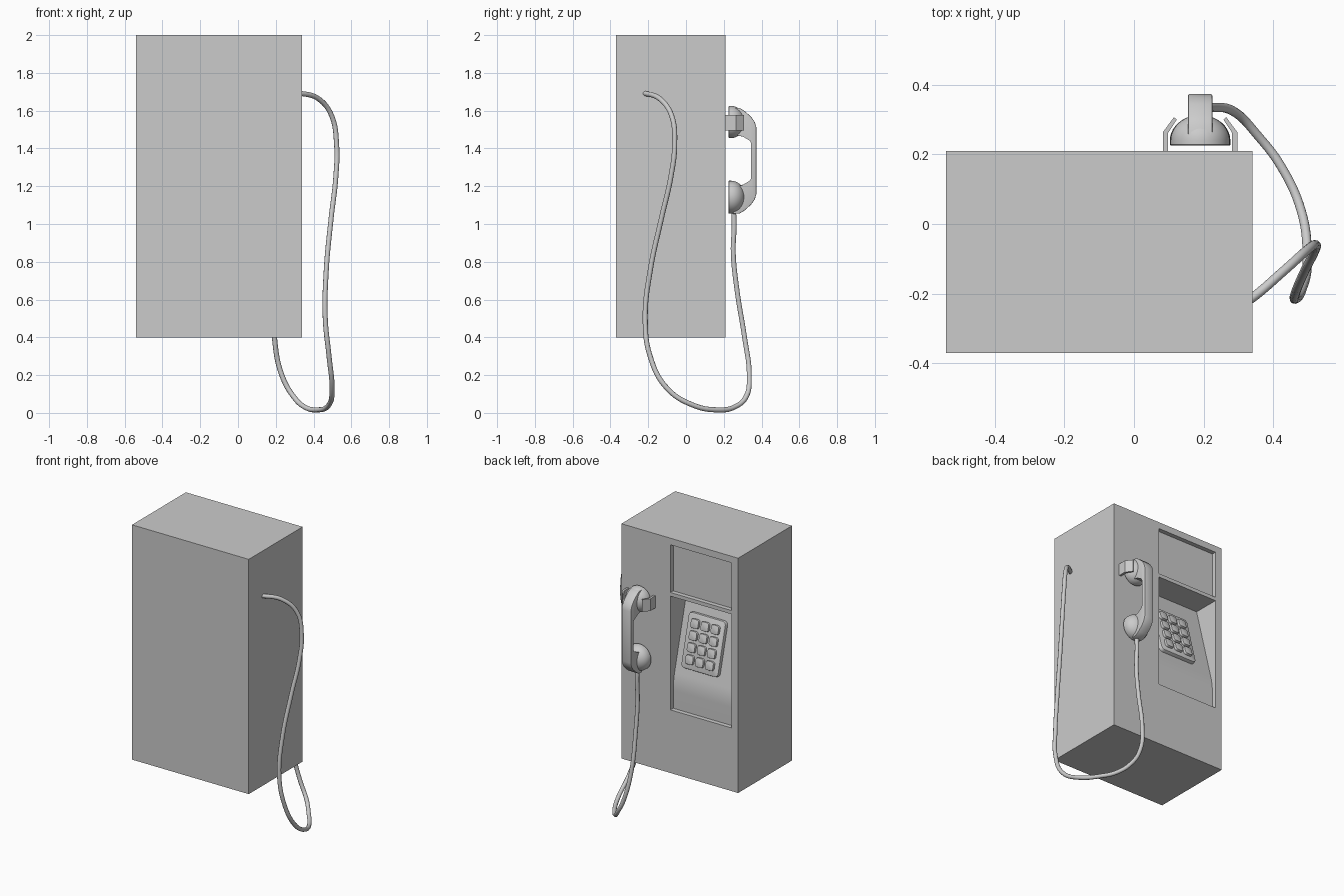
import bpy, bmesh, math
from mathutils import Matrix, Vector

if "Cube" in bpy.data.objects:
    bpy.data.objects.remove(bpy.data.objects["Cube"])


def finish(name, bm, smooth=True, angle=35):
    bmesh.ops.recalc_face_normals(bm, faces=bm.faces)
    me = bpy.data.meshes.new(name)
    bm.to_mesh(me)
    bm.free()
    ob = bpy.data.objects.new(name, me)
    bpy.context.collection.objects.link(ob)
    if smooth:
        smooth_by_angle(ob, angle)
    return ob


def activate(ob):
    bpy.ops.object.select_all(action='DESELECT')
    ob.select_set(True)
    bpy.context.view_layer.objects.active = ob


def smooth_by_angle(ob, angle=35):
    activate(ob)
    bpy.ops.object.shade_smooth_by_angle(angle=math.radians(angle))


def prism(name, pts, to3d, lo, hi, bevel=0.0, smooth=True):
    """Extrude a 2D outline between lo and hi."""
    bm = bmesh.new()
    rings = [[bm.verts.new(to3d(p, h)) for p in pts] for h in (lo, hi)]
    caps = [bm.faces.new(r) for r in rings]
    n = len(pts)
    for i in range(n):
        j = (i + 1) % n
        bm.faces.new((rings[0][i], rings[0][j], rings[1][j], rings[1][i]))
    if bevel:
        rim = list({e for f in caps for e in f.edges})
        bmesh.ops.bevel(bm, geom=rim, offset=bevel, segments=2, profile=0.5, affect='EDGES')
    return finish(name, bm, smooth)


def along_x(p, h):
    return (h, p[0], p[1])


def along_z(p, h):
    return (p[0], p[1], h)


def rounded_slab(name, size, corner, edge, matrix):
    """Slab standing on its local z = 0 with rounded corners and a soft top rim."""
    bm = bmesh.new()
    bmesh.ops.create_cube(bm, size=1)
    bmesh.ops.translate(bm, verts=bm.verts, vec=(0, 0, 0.5))
    bmesh.ops.scale(bm, verts=bm.verts, vec=size)
    uprights = [e for e in bm.edges if abs(e.verts[0].co.z - e.verts[1].co.z) > 1e-4]
    bmesh.ops.bevel(bm, geom=uprights, offset=corner, segments=4, profile=0.5, affect='EDGES')
    rim = [e for e in bm.edges if all(v.co.z > size[2] - 1e-5 for v in e.verts)]
    bmesh.ops.bevel(bm, geom=rim, offset=edge, segments=2, profile=0.5, affect='EDGES')
    bmesh.ops.transform(bm, matrix=matrix, verts=bm.verts)
    return finish(name, bm)


# Cabinet
X0, X1, Y0, Y1 = -0.54, 0.34, -0.37, 0.21
cabinet = prism("cabinet", [(X0, Y0), (X1, Y0), (X1, Y1), (X0, Y1)], along_z, 0.4, 2.0, smooth=False)

# Recesses: shallow display above, sloping keypad bay with a curved foot below
SLOPE, SHALLOW = 0.26, 0.03
bend = []
for i in range(9):
    t = i / 8
    z = (1 - t) ** 2 * 1.07 + 2 * t * (1 - t) * 1.012 + t * t * 0.95
    d = (1 - t) ** 2 * (SHALLOW + SLOPE * 0.058) + (1 - (1 - t) ** 2) * SHALLOW
    bend.append((Y1 - d, z))
top_d = SHALLOW + SLOPE * (1.605 - 1.012)
bay = [(Y1 + 0.1, 1.605), (Y1 - top_d, 1.605)] + bend + [(Y1 - SHALLOW, 0.83), (Y1 + 0.1, 0.83)]
display = [(Y1 + 0.1, 1.955), (Y1 - SHALLOW, 1.955), (Y1 - SHALLOW, 1.63), (Y1 + 0.1, 1.63)]
for label, outline in (("bay_cutter", bay), ("display_cutter", display)):
    cutter = prism(label, outline, along_x, -0.49, -0.03, smooth=False)
    cutter.hide_render = True
    mod = cabinet.modifiers.new("recess", 'BOOLEAN')
    mod.operation, mod.solver, mod.object = 'DIFFERENCE', 'EXACT', cutter
    activate(cabinet)
    bpy.ops.object.modifier_apply(modifier=mod.name)
    bpy.data.objects.remove(cutter)
smooth_by_angle(cabinet, 10)

# Keypad plate and keys, laid on the slope
a = math.atan(SLOPE)
right = Vector((-1, 0, 0))
up = Vector((0, -math.sin(a), math.cos(a)))
out = Vector((0, math.cos(a), math.sin(a)))
zc = 1.29
centre = Vector((-0.222, Y1 - SHALLOW - SLOPE * (zc - 1.012), zc))


def on_slope(u, v, w):
    p = centre + right * u + up * v + out * w
    m = Matrix((right, up, out)).transposed().to_4x4()
    m.translation = p
    return m


rounded_slab("keypad_plate", (0.28, 0.36, 0.035), 0.025, 0.008, on_slope(0, 0, -0.01))
for row in range(4):
    for col in range(3):
        rounded_slab(f"key_{row}_{col}", (0.06, 0.06, 0.022), 0.015, 0.005,
                     on_slope((col - 1) * 0.076, (1.5 - row) * 0.077, 0.02))

# Handset cups, turned about the y axis
HX = 0.19


def cup(name, z, r):
    prof = [(0, 0.225), (r - 0.003, 0.225), (r, 0.228), (r, 0.24)]
    prof += [(r * math.cos(t), 0.24 + 0.073 * math.sin(t))
             for t in (math.pi / 2 * i / 10 for i in range(1, 11))]
    bm = bmesh.new()
    vs = [bm.verts.new((HX + p[0], p[1], z)) for p in prof]
    es = [bm.edges.new(vs[i:i + 2]) for i in range(len(vs) - 1)]
    bmesh.ops.spin(bm, geom=vs + es, cent=(HX, 0, z), axis=(0, 1, 0),
                   angle=math.tau, steps=40)
    bmesh.ops.remove_doubles(bm, verts=bm.verts, dist=1e-5)
    finish(name, bm)


cup("earpiece", 1.54, 0.085)
cup("mouthpiece", 1.142, 0.087)

# Handset grip: half outline mirrored about its middle
mid = 1.335
half = [(0.25, 0.282), (0.285, 0.279), (0.312, 0.262), (0.345, 0.232), (0.364, 0.205), (0.373, 0.175)]
inner = [(0.348, 0.095), (0.342, 0.108), (0.305, 0.130), (0.25, 0.140)]
grip = [(y, mid + d) for y, d in half] + [(y, mid - d) for y, d in reversed(half)]
grip += [(y, mid - d) for y, d in reversed(inner)] + [(y, mid + d) for y, d in inner]
prism("handset_grip", grip, along_x, HX - 0.035, HX + 0.035, bevel=0.004)

# Cradle arms
arm = [(0.107, 0.2), (0.107, 0.264), (0.075, 0.307), (0.067, 0.300), (0.092, 0.262), (0.092, 0.2)]
for side, s in (("left", -1), ("right", 1)):
    prism(f"cradle_arm_{side}", [(HX + s * x, y) for x, y in arm], along_z, 1.495, 1.578, smooth=False)

# Cord
path = [(.19, .25, 1.10), (.19, .255, 1.0), (.19, .25, .85), (.19, .27, .65), (.193, .31, .4),
        (.232, .335, .2), (.295, .318, .085), (.355, .255, .03), (.42, .17, .016),
        (.48, .04, .04), (.498, -.1, .13), (.482, -.19, .3), (.462, -.216, .5), (.467, -.19, .75),
        (.493, -.13, 1.03), (.518, -.08, 1.25), (.522, -.06, 1.42), (.497, -.075, 1.57),
        (.43, -.135, 1.66), (.34, -.212, 1.69), (.32, -.225, 1.69)]
cu = bpy.data.curves.new("cord", 'CURVE')
cu.dimensions = '3D'
cu.bevel_depth, cu.bevel_resolution, cu.resolution_u = 0.0135, 3, 8
cu.use_fill_caps = True
sp = cu.splines.new('BEZIER')
sp.bezier_points.add(len(path) - 1)
for bp, co in zip(sp.bezier_points, path):
    bp.co = co
    bp.handle_left_type = bp.handle_right_type = 'AUTO'
cord = bpy.data.objects.new("cord", cu)
bpy.context.collection.objects.link(cord)
activate(cord)
bpy.ops.object.convert(target='MESH')
smooth_by_angle(bpy.context.view_layer.objects.active, 40)
